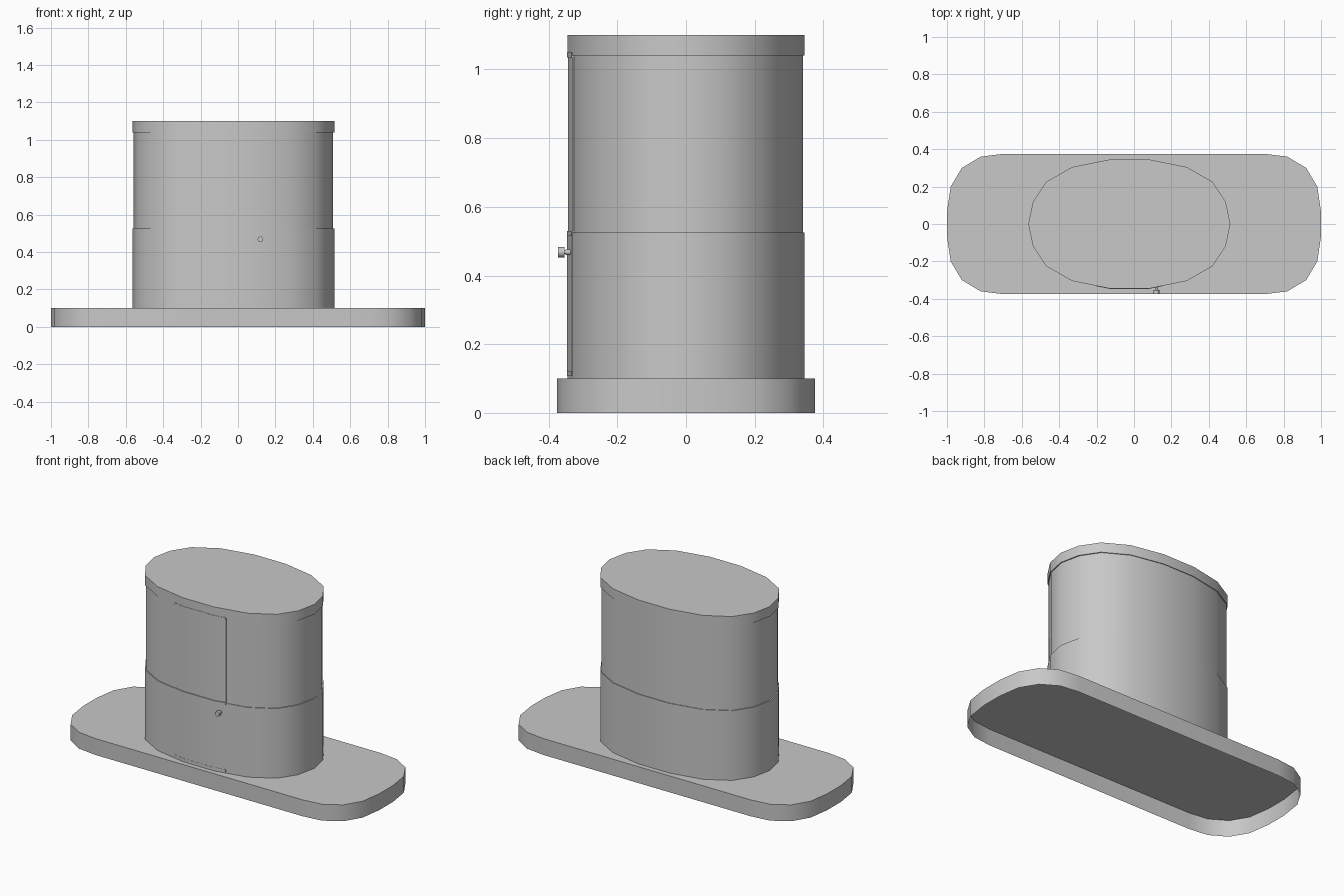
import bpy, bmesh, math

cube = bpy.data.objects.get("Cube")
if cube:
    bpy.data.objects.remove(cube, do_unlink=True)

grey = bpy.data.materials.new("plain grey")
grey.use_nodes = True
GREY = (0.58, 0.58, 0.58, 1)
grey.diffuse_color = GREY
grey.node_tree.nodes["Principled BSDF"].inputs["Base Color"].default_value = GREY

AXIS_X = -0.025
TOWER = [(0.54, 0), (0.515, 0.12), (0.445, 0.225), (0.305, 0.305), (0.105, 0.345)]
PLINTH = [(1, 0.065), (0.98, 0.2), (0.92, 0.3), (0.82, 0.36), (0.7, 0.375)]


def outline(quarter):
    """Mirror a quarter outline into a full counter-clockwise ring."""
    half = quarter + [(-x, y) for x, y in reversed(quarter)]
    ring = half + [(-x, -y) for x, y in half]
    return list(dict.fromkeys((x + 0.0, y + 0.0) for x, y in ring))


def finish(name, bm):
    mesh = bpy.data.meshes.new(name)
    bm.to_mesh(mesh)
    bm.free()
    mesh.materials.append(grey)
    obj = bpy.data.objects.new(name, mesh)
    bpy.context.collection.objects.link(obj)
    bpy.ops.object.select_all(action='DESELECT')
    obj.select_set(True)
    bpy.context.view_layer.objects.active = obj
    bpy.ops.object.shade_smooth_by_angle(angle=math.radians(32))
    return obj


def prism(name, ring, z0, z1, floor=True, lid=True):
    """Extrude a counter-clockwise ring, with optional end faces."""
    bm = bmesh.new()
    low, high = ([bm.verts.new((x, y, z)) for x, y in ring] for z in (z0, z1))
    if floor:
        bm.faces.new(low[::-1])
    if lid:
        bm.faces.new(high)
    for i in range(len(ring)):
        j = (i + 1) % len(ring)
        bm.faces.new((low[i], low[j], high[j], high[i]))
    return finish(name, bm)


def tower_ring(scale=1):
    return [(AXIS_X + x * scale, y * scale) for x, y in outline(TOWER)]


def door_ring(proud):
    """Thin strip that follows the curve of the front wall."""
    half_width, bend, front = 0.175, TOWER[-1][0], TOWER[-1][1]
    slope = (front - TOWER[-2][1]) / (TOWER[-2][0] - bend)
    edge = front - slope * (half_width - bend)
    outer = [(-half_width, -edge), (-bend, -front), (bend, -front), (half_width, -edge)]
    path = [(x + AXIS_X, y) for x, y in outer]
    return ([(x, y - proud) for x, y in path] +
            [(x, y + 0.015) for x, y in reversed(path)])


def disc(name, radius, y0, y1, x=0.12, z=0.468):
    bm = bmesh.new()
    bmesh.ops.create_cone(bm, cap_ends=True, segments=12, radius1=radius,
                          radius2=radius, depth=y1 - y0)
    obj = finish(name, bm)
    obj.rotation_euler.x = math.pi / 2
    obj.location = (x, (y0 + y1) / 2, z)


# Oval body on a plinth that is hollow underneath
prism("plinth", outline(PLINTH), 0, 0.1, floor=False)
prism("lower_wall", tower_ring(), 0.1, 0.525, floor=False)
prism("upper_wall", tower_ring(0.988), 0.525, 1.04, floor=False, lid=False)
prism("roof_band", tower_ring(), 1.04, 1.1)

# Curved two-leaf front door and its rails
prism("lower_door", door_ring(0.001), 0.12, 0.515)
prism("upper_door", door_ring(-0.002), 0.53, 1.035)
for name, z in (("door_sill", 0.108), ("middle_rail", 0.515), ("top_rail", 1.035)):
    prism(name, door_ring(0.002), z, z + 0.014)

# Door knob
disc("knob_plate", 0.008, -0.351, -0.335)
disc("knob_neck", 0.005, -0.356, -0.345)
disc("knob_head", 0.015, -0.373, -0.354)
